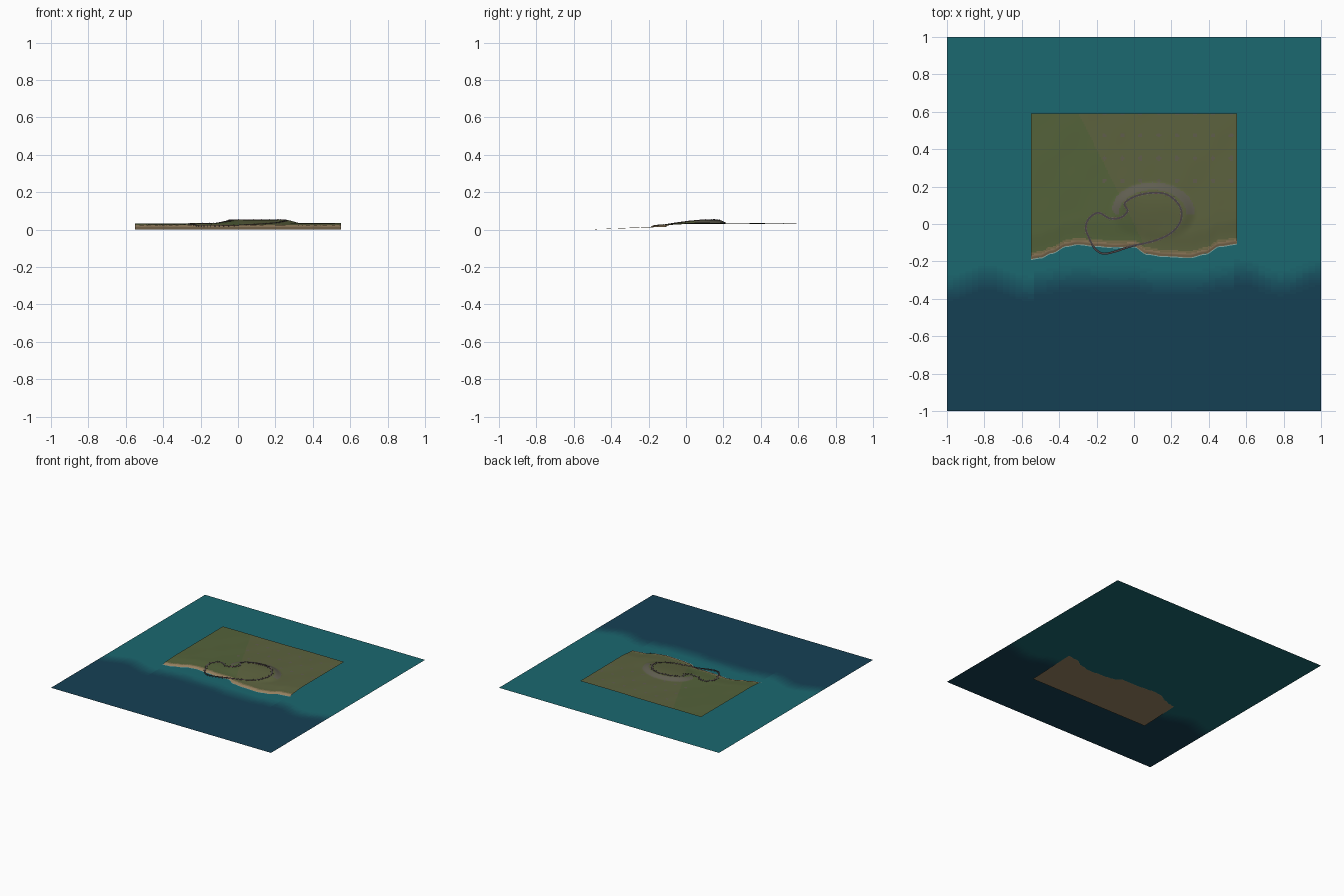
import bpy, bmesh, math
from mathutils import Vector

if "Cube" in bpy.data.objects:
    bpy.data.objects.remove(bpy.data.objects["Cube"])

SEA_Z = 0.015


def mat(name, r, g, b):
    m = bpy.data.materials.new(name)
    m.diffuse_color = [((c / 255 + 0.055) / 1.055) ** 2.4 for c in (r, g, b)] + [1]
    m.use_nodes = True
    m.node_tree.nodes["Principled BSDF"].inputs["Base Color"].default_value = m.diffuse_color
    return m


def smoothstep(a, b, v):
    t = max(0, min(1, (v - a) / (b - a)))
    return t * t * (3 - 2 * t)


def catmull(p0, p1, p2, p3, t):
    return 0.5 * (2 * p1 + (p2 - p0) * t + (2 * p0 - 5 * p1 + 4 * p2 - p3) * t * t
                  + (3 * p1 - p0 - 3 * p2 + p3) * t ** 3)


def finish(name, bm, mats, smooth=False):
    me = bpy.data.meshes.new(name)
    bm.to_mesh(me)
    bm.free()
    for m in mats:
        me.materials.append(m)
    if smooth:
        me.polygons.foreach_set("use_smooth", [True] * len(me.polygons))
    ob = bpy.data.objects.new(name, me)
    bpy.context.collection.objects.link(ob)
    return ob


def sheet(name, x0, x1, y0, y1, nx, ny, height, pick, mats):
    """Height field grid; pick(x, y) gives the material slot."""
    bm = bmesh.new()
    rows = []
    for j in range(ny + 1):
        y = y0 + (y1 - y0) * j / ny
        rows.append([bm.verts.new((x, y, height(x, y)))
                     for x in (x0 + (x1 - x0) * i / nx for i in range(nx + 1))])
    for j in range(ny):
        for i in range(nx):
            f = bm.faces.new((rows[j][i], rows[j][i + 1], rows[j + 1][i + 1], rows[j + 1][i]))
            c = f.calc_center_median()
            f.material_index = pick(c.x, c.y)
    return finish(name, bm, mats, True)


# Shoreline: y position against x
SHORE = [(-.56, -.188), (-.50, -.18), (-.44, -.155), (-.36, -.118), (-.30, -.108), (-.2, -.118),
         (-.1, -.125), (0, -.12), (.07, -.16), (.16, -.172), (.3, -.178), (.38, -.16),
         (.46, -.118), (.56, -.105)]


def shore(x):
    x = max(-.56, min(.56, x))
    for (xa, ya), (xb, yb) in zip(SHORE, SHORE[1:]):
        if x <= xb:
            return ya + (yb - ya) * smoothstep(xa, xb, x)
    return SHORE[-1][1]


# Circuit centre line
TRACK = [Vector(p) for p in [
    (-.258, -.02), (-.24, .03), (-.19, .06), (-.13, .03), (-.07, .035), (-.035, .07), (-.05, .11),
    (.0, .145), (.08, .165), (.17, .16), (.235, .11), (.255, .05), (.235, -.01), (.18, -.06),
    (.09, -.095), (-.02, -.12), (-.1, -.147), (-.165, -.158), (-.21, -.13), (-.24, -.075)]]
N = len(TRACK)
LINE = [catmull(TRACK[i - 1], TRACK[i], TRACK[(i + 1) % N], TRACK[(i + 2) % N], k / 12)
        for i in range(N) for k in range(12)]


def hill(x, y):
    # raised shelf under the northern bend, falling steeply outward
    r = math.hypot((x - .1) / .19, (y - .06) / .135)
    shelf = 1 - smoothstep(.86, 1.25, r)
    return shelf * smoothstep(-.1, .14, y + .15 * (x - .1))


def ground(x, y):
    d = y - shore(x)
    if d < 0:
        return max(0, SEA_Z * (1 + d / (shore(x) + .53)) if d > -.5 else 0)
    z = SEA_Z + .011 * smoothstep(-.03, .035, d) + .006 * smoothstep(.03, .14, d) - .0055 * (1 - smoothstep(0, .01, d))
    z = max(z, SEA_Z)
    inland = smoothstep(.03, .2, d)
    z += inland * (.003 * smoothstep(-.3, .4, x) + .0012 * math.sin(9 * x + 2) * math.cos(7 * y)
                   + .0006 * math.sin(23 * x) * math.sin(19 * y + 1))
    return z + .018 * hill(x, y)


def land_slot(x, y):
    d = y - shore(x)
    if d < .022:
        return 0
    if d < .034:
        return 1
    e = .008
    slope = math.hypot(ground(x + e, y) - ground(x - e, y), ground(x, y + e) - ground(x, y - e)) / (2 * e)
    if slope > .2 and y > .05:
        return 4
    u, v = (x - .035) / .097, (y - .11) / .121
    near = math.hypot((u - round(u)) * .097, (v - round(v)) * .121)
    if near < .012 and x > -.2 and y > .2:
        return 5
    return 3 if x + .5 * y > .0 else 2


# Land with its sloping seabed
sheet("land", -.55, .55, -.53, .59, 150, 160, ground, land_slot,
      [mat("sand", 150, 128, 96), mat("dry_bank", 122, 112, 76), mat("grass", 84, 98, 58),
       mat("dry_grass", 92, 98, 62), mat("rock", 96, 94, 80), mat("scrub", 96, 93, 76)])

# Sea in shallow to deep bands
STEPS = 12
shallow, deep = (27, 104, 112), (21, 64, 84)
bands = [mat(f"sea_{i}", *[a + (b - a) * i / (STEPS - 1) for a, b in zip(shallow, deep)])
         for i in range(STEPS)]


def sea_slot(x, y):
    start = -.2 + .35 * (shore(x) + .14)
    if abs(x) > .55:
        start += .03 * math.sin(14 * x)
    return min(STEPS - 1, int(STEPS * smoothstep(0, .2, start - y)))


sheet("sea", -1, 1, -1, 1, 60, 160, lambda x, y: SEA_Z, sea_slot, bands)

# Pale surf line along the shore
bm = bmesh.new()
prev = None
for i in range(151):
    x = -.55 + 1.1 * i / 150
    pair = [bm.verts.new((x, shore(x) + o, SEA_Z + .0006)) for o in (-.005, .0)]
    if prev:
        bm.faces.new((prev[0], pair[0], pair[1], prev[1]))
    prev = pair
finish("surf", bm, [mat("foam", 130, 165, 160)])


def deck(p):
    return max(ground(p.x, p.y) + .0018, .024)


# Road and kerbs: ribbons swept along the centre line
M = len(LINE)
SIDE = []
for i in range(M):
    t = (LINE[(i + 1) % M] - LINE[i - 1]).normalized()
    SIDE.append(Vector((-t.y, t.x)))
HEIGHT = [sum(deck(LINE[(i + k) % M]) for k in range(-3, 4)) / 7 + .0006 for i in range(M)]


def ribbon(name, a, b, lift, thick, mats):
    bm = bmesh.new()
    rings = []
    for p, s, z in zip(LINE, SIDE, HEIGHT):
        q, r = p + s * a, p + s * b
        rings.append([bm.verts.new((c.x, c.y, h)) for c, h in
                      ((q, z + lift), (r, z + lift), (r, z + lift - thick), (q, z + lift - thick))])
    for i in range(M):
        A, B = rings[i], rings[(i + 1) % M]
        for k in range(4):
            f = bm.faces.new((A[k], A[(k + 1) % 4], B[(k + 1) % 4], B[k]))
            f.material_index = i // 2 % len(mats)
    bmesh.ops.recalc_face_normals(bm, faces=bm.faces)
    return finish(name, bm, mats)


ribbon("road", -.0045, .0045, 0, .0022, [mat("asphalt", 72, 68, 70)])
kerb = [mat("kerb_dark", 110, 66, 72), mat("kerb_light", 120, 112, 114)]
ribbon("kerb_left", .0045, .0055, .0004, .002, kerb)
ribbon("kerb_right", -.0055, -.0045, .0004, .002, kerb)


def post(bm, x, y, z0, z1, w):
    r = bmesh.ops.create_cube(bm, size=1)["verts"]
    for v in r:
        v.co = (x + v.co.x * w, y + v.co.y * w, (z0 + z1) / 2 + v.co.z * (z1 - z0))


# Marker posts beside the road, piers where it crosses water
markers, piers = bmesh.new(), bmesh.new()
for i in range(0, M, 6):
    p, s = LINE[i], SIDE[i]
    q = p + s * (.011 if i % 12 else -.011)
    g = ground(q.x, q.y)
    if g > SEA_Z + .002:
        post(markers, q.x, q.y, g - .001, g + .004, .003)
for i in range(0, M, 4):
    p = LINE[i]
    if ground(p.x, p.y) < SEA_Z + .003:
        post(piers, p.x, p.y, ground(p.x, p.y), HEIGHT[i] - .001, .004)
finish("marker_posts", markers, [mat("post", 70, 60, 66)])
finish("bridge_piers", piers, [mat("pier", 100, 96, 92)])
